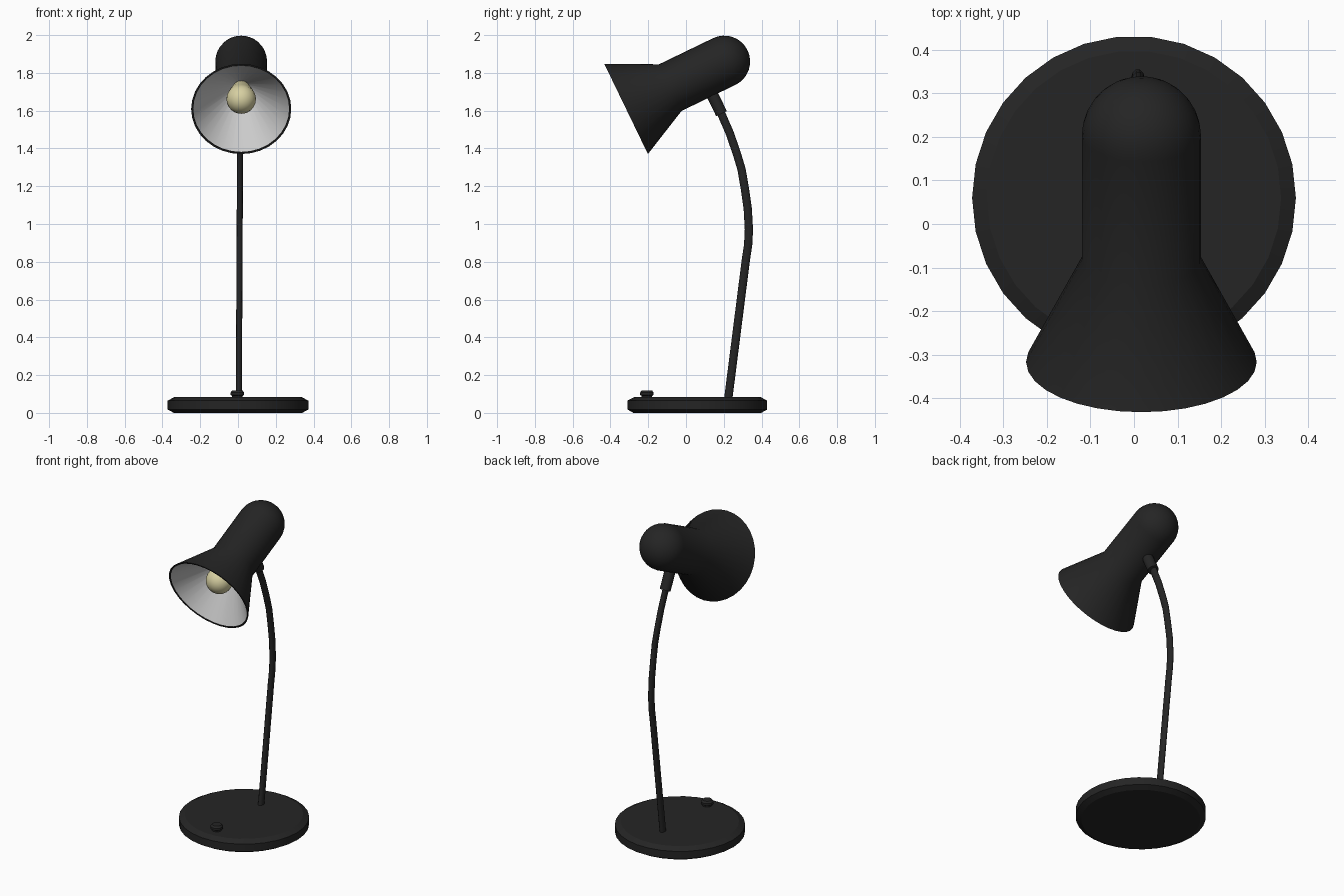
import bpy, bmesh, math
from mathutils import Matrix, Vector

if "Cube" in bpy.data.objects:
    bpy.data.objects.remove(bpy.data.objects["Cube"])


def material(name, rgb):
    m = bpy.data.materials.new(name)
    m.diffuse_color = (*rgb, 1)
    m.use_nodes = True
    m.node_tree.nodes["Principled BSDF"].inputs["Base Color"].default_value = m.diffuse_color
    return m


BLACK = material("black_paint", (0.018, 0.018, 0.018))
WHITE = material("reflector_white", (0.7, 0.7, 0.7))
GLASS = material("bulb_glass", (0.68, 0.63, 0.36))


def finish(bm, name, mat, angle=35):
    me = bpy.data.meshes.new(name)
    bm.to_mesh(me)
    bm.free()
    for p in me.polygons:
        p.use_smooth = True
    me.set_sharp_from_angle(angle=math.radians(angle))
    me.materials.append(mat)
    ob = bpy.data.objects.new(name, me)
    bpy.context.collection.objects.link(ob)
    return ob


def bridge(bm, a, b):
    n = max(len(a), len(b))
    for i in range(n):
        j = (i + 1) % n
        if len(a) == 1:
            bm.faces.new((a[0], b[j], b[i]))
        elif len(b) == 1:
            bm.faces.new((a[i], a[j], b[0]))
        else:
            bm.faces.new((a[i], a[j], b[j], b[i]))


def lathe(name, profile, mat, origin, tilt=0.0, sides=32, angle=35):
    """Revolve (radius, height) points about an axis tilted around x."""
    mx = Matrix.Translation(origin) @ Matrix.Rotation(math.radians(tilt), 4, 'X')
    bm = bmesh.new()
    last = None
    for r, h in profile:
        n = 1 if r == 0 else sides
        ring = [bm.verts.new(mx @ Vector((r * math.cos(math.tau * i / sides),
                                          r * math.sin(math.tau * i / sides), h)))
                for i in range(n)]
        if last:
            bridge(bm, last, ring)
        last = ring
    return finish(bm, name, mat, angle)


def arc(radius, centre, a0, a1, steps):
    pts = []
    for i in range(steps + 1):
        a = math.radians(a0 + (a1 - a0) * i / steps)
        r = radius * math.cos(a)
        pts.append((0 if r < 1e-5 else r, centre + radius * math.sin(a)))
    return pts


# Base disc with chamfered edges
lathe("base", [(0, 0), (0.34, 0), (0.372, 0.018), (0.372, 0.065), (0.338, 0.083), (0, 0.083)],
      BLACK, (0, 0.06, 0), sides=30, angle=25)

# Switch button
lathe("switch_button", [(0.028, 0.075), (0.028, 0.09), (0.036, 0.095), (0.036, 0.108),
                        (0.027, 0.119), (0, 0.119)],
      BLACK, (-0.003, -0.207, 0), sides=16)

# Curved stem: oval section swept along a path in the y-z plane
path = [(0.223, 0.07), (0.27, 0.44), (0.317, 0.81), (0.329, 0.89), (0.333, 0.97), (0.327, 1.08),
        (0.312, 1.185), (0.294, 1.29), (0.269, 1.373), (0.232, 1.48), (0.190, 1.577), (0.172, 1.62)]
bm = bmesh.new()
last = None
for k, (y, z) in enumerate(path):
    p, q = path[max(k - 1, 0)], path[min(k + 1, len(path) - 1)]
    t = Vector((0, q[0] - p[0], q[1] - p[1])).normalized()
    side = Vector((0, t.z, -t.y))
    x = 0.004 + 0.008 * z / 1.6
    ring = []
    for i in range(10):
        a = math.tau * i / 10
        ring.append(bm.verts.new(Vector((x + 0.016 * math.cos(a), y, z))
                                 + side * 0.023 * math.sin(a)))
    if last:
        bridge(bm, last, ring)
    else:
        bm.faces.new(ring[::-1])
    last = ring
bm.faces.new(last)
finish(bm, "stem", BLACK, 50)

# Joint sleeve between stem and head
lathe("joint_sleeve", [(0, 0), (0.032, 0), (0.032, 0.15), (0, 0.15)],
      BLACK, (0.014, 0.188, 1.584), tilt=25.8, sides=14)

# Head: flared shade, straight housing, domed end (all share one axis)
HEAD = (0.017, -0.317, 1.609)
TILT = -64.2
lathe("lamp_shade", [(0.254, 0.004), (0.256, 0), (0.265, 0), (0.137, 0.26)]
      + arc(0.137, 0.577, 0, 90, 8), BLACK, HEAD, TILT)

# White inner reflector
lathe("inner_reflector", [(0, 0.262), (0.04, 0.255), (0.254, 0.004)], WHITE, HEAD, TILT)

# Pear-shaped bulb
lathe("bulb", arc(0.078, 0.12, -90, 20, 8) + [(0.063, 0.19), (0.05, 0.235), (0.042, 0.265)],
      GLASS, HEAD, TILT, sides=24)
